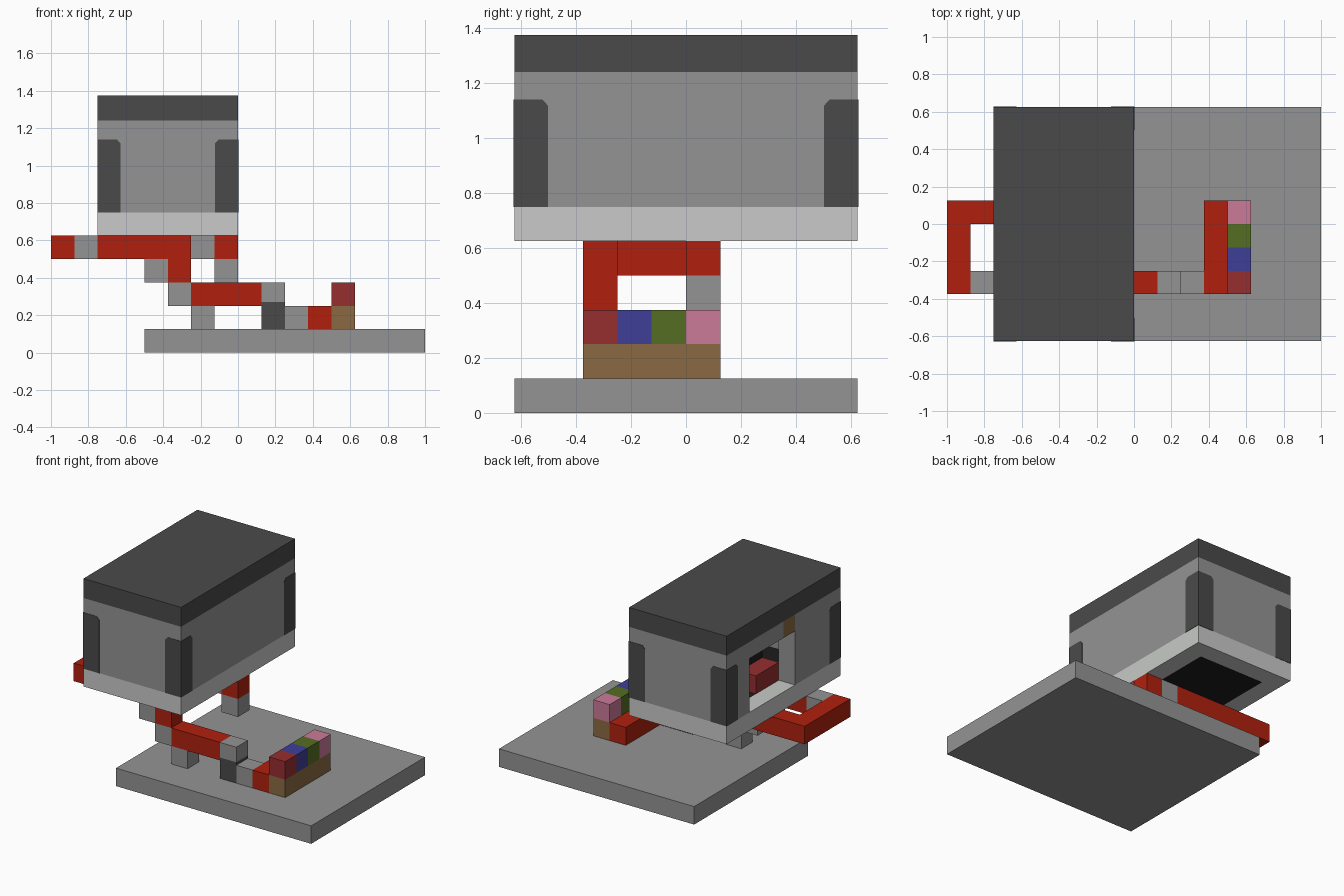
import bpy
import bmesh
from mathutils import Vector

cube = bpy.data.objects.get("Cube")
if cube:
    bpy.data.objects.remove(cube, do_unlink=True)

U = 0.125  # size of one block


def make_material(name, hex_code):
    lin = []
    for i in (0, 2, 4):
        c = int(hex_code[i:i + 2], 16) / 255
        lin.append(c / 12.92 if c <= 0.04045 else ((c + 0.055) / 1.055) ** 2.4)
    m = bpy.data.materials.new(name)
    m.use_nodes = True
    m.diffuse_color = (*lin, 1)
    m.node_tree.nodes["Principled BSDF"].inputs["Base Color"].default_value = (*lin, 1)
    return m


MATS = {n: make_material(n, h) for n, h in {
    "stone_gray": "949494", "dark_gray": "4A4A4A", "light_gray": "C8CAC8",
    "bright_red": "B0200E", "crimson": "962E30", "blue": "3F3F99",
    "olive_green": "566D22", "pink": "CC7B98", "brown": "8B6944",
    "black": "1C1C1C"}.items()}


def finish(bm, name, mat):
    bmesh.ops.recalc_face_normals(bm, faces=bm.faces)
    mesh = bpy.data.meshes.new(name)
    bm.to_mesh(mesh)
    bm.free()
    mesh.materials.append(MATS[mat])
    ob = bpy.data.objects.new(name, mesh)
    bpy.context.collection.objects.link(ob)
    return ob


def box(name, mat, x, y, z):
    """Box from (min, max) ranges counted in blocks."""
    lo = Vector((x[0], y[0], z[0])) * U
    hi = Vector((x[1], y[1], z[1])) * U
    bm = bmesh.new()
    bmesh.ops.create_cube(bm, size=1)
    for v in bm.verts:
        v.co = [(a + b) / 2 + c * (b - a) for a, b, c in zip(lo, hi, v.co)]
    return finish(bm, name, mat)


# Ground slab
box("base_slab", "stone_gray", (-4, 8), (-5, 5), (0, 1))

# Hut floor: light ring around a black centre
box("floor_front", "light_gray", (-6, 0), (-5, -4), (5, 6))
box("floor_back", "light_gray", (-6, 0), (4, 5), (5, 6))
box("floor_right", "light_gray", (-6, -5), (-4, 4), (5, 6))
box("floor_left", "light_gray", (-1, 0), (-4, 4), (5, 6))
box("floor_centre", "black", (-5, -1), (-4, 4), (5, 6))

# Hut walls, with a doorway in the -x side
ROOF = 9.92
box("wall_front", "stone_gray", (-6, 0), (-5, -4), (6, ROOF))
box("wall_back", "stone_gray", (-6, 0), (4, 5), (6, ROOF))
box("wall_left", "stone_gray", (-1, 0), (-4, 4), (6, ROOF))
box("wall_right_front", "stone_gray", (-6, -5), (-4, -1), (6, ROOF))
box("wall_right_back", "stone_gray", (-6, -5), (3, 4), (6, ROOF))
box("door_lintel", "stone_gray", (-6, -5), (0, 3), (9, ROOF))
box("lintel_brown_block", "brown", (-6, -5), (-1, 0), (9, ROOF))
box("roof", "dark_gray", (-6, 0), (-5, 5), (ROOF, 11))

# Things inside the hut
box("inner_crimson_block", "crimson", (-5, -4), (-1, 1), (6, 7))
box("inner_black_block", "black", (-4, -3), (-1, 1), (6, 8))


# Dark corner strips: thin plates with a clipped inner top corner
def corner_strip(name, corner, along, out):
    profile = [(-0.02, 6), (0.98, 6), (0.98, 8.95), (0.82, 9.12), (-0.02, 9.12)]
    bm = bmesh.new()
    verts = []
    for w, h in profile:
        p = Vector(corner) + Vector(along) * w
        verts.append(bm.verts.new(Vector((p.x, p.y, h)) * U))
    face = bm.faces.new(verts)
    ext = bmesh.ops.extrude_face_region(bm, geom=[face])
    moved = [g for g in ext["geom"] if isinstance(g, bmesh.types.BMVert)]
    bmesh.ops.translate(bm, verts=moved, vec=Vector(out) * 0.0025)
    finish(bm, name, "dark_gray")


for side, cx, sx in (("right", -6, -1), ("left", 0, 1)):
    for end, cy, sy in (("front", -5, -1), ("back", 5, 1)):
        corner = (cx, cy, 0)
        corner_strip(f"strip_{end}_{side}_a", corner, (-sx, 0, 0), (0, sy, 0))
        corner_strip(f"strip_{end}_{side}_b", corner, (0, -sy, 0), (sx, 0, 0))

# Upper red track under the hut
BACK, FRONT = (0, 1), (-3, -2)
box("upper_track_back", "bright_red", (-7, -2), BACK, (4, 5))
box("upper_track_back_joint", "stone_gray", (-2, -1), BACK, (4, 5))
box("upper_track_end", "bright_red", (-1, 0), BACK, (4, 5))
box("upper_end_support", "stone_gray", (-1, 0), BACK, (3, 4))
box("upper_track_cross", "bright_red", (-8, -7), (-3, 1), (4, 5))
box("upper_track_front_joint", "stone_gray", (-7, -6), FRONT, (4, 5))
box("upper_track_front", "bright_red", (-6, -2), FRONT, (4, 5))

# Descending staircase of track
box("step_support_high", "stone_gray", (-4, -3), FRONT, (3, 4))
box("step_red", "bright_red", (-3, -2), FRONT, (3, 4))
box("step_support_middle", "stone_gray", (-3, -2), FRONT, (2, 3))
box("middle_track", "bright_red", (-2, 1), FRONT, (2, 3))
box("step_support_low", "stone_gray", (-2, -1), FRONT, (1, 2))
box("track_end_cap", "stone_gray", (1, 2), FRONT, (2.16, 3))
box("dark_post", "dark_gray", (1, 2), FRONT, (1, 2.16))
box("lower_joint", "stone_gray", (2, 3), FRONT, (1, 2))
box("lower_track", "bright_red", (3, 4), (-3, 1), (1, 2))

# Brown bench carrying a row of coloured blocks
box("bench", "brown", (4, 5), (-3, 1), (1, 2))
for i, colour in enumerate(("crimson", "blue", "olive_green", "pink")):
    box(f"{colour}_block", colour, (4, 5), (i - 3, i - 2), (2, 3))
